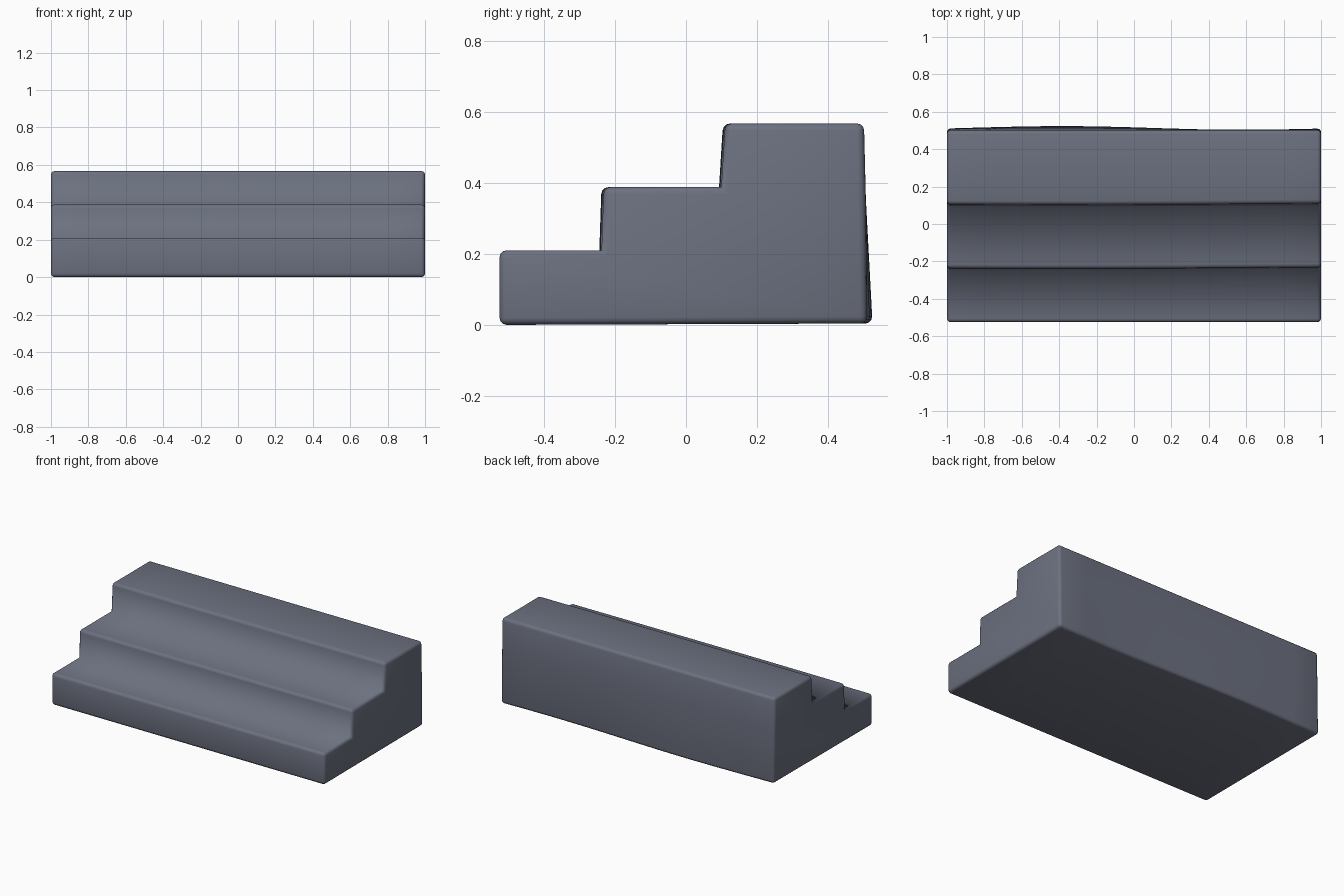
import bpy, bmesh, math

if "Cube" in bpy.data.objects:
    bpy.data.objects.remove(bpy.data.objects["Cube"])

# One slate-coloured material
slate = bpy.data.materials.new("slate_grey")
slate.diffuse_color = (0.15, 0.165, 0.215, 1)
slate.use_nodes = True
slate.node_tree.nodes["Principled BSDF"].inputs["Base Color"].default_value = slate.diffuse_color


def profile(x):
    """Stair cross-section (y, z) at station x; the back foot bows gently."""
    bow = 0.514 + 0.011 * math.cos(math.pi * (x + 0.4)) * (1 if x > -0.4 else 0.9)
    lean = 0.004 * math.cos(math.pi * (x + 0.4) / 2)
    return [(-0.525, 0.0), (-0.525, 0.21),
            (-0.24 - lean, 0.21), (-0.234 - lean, 0.388),
            (0.097 - lean, 0.388), (0.108 - lean, 0.567),
            (0.501, 0.567), (0.506, 0.36), (bow, 0.004)]


# Staircase block: loft the profile along x
bm = bmesh.new()
stations = [-1 + 0.2 * i for i in range(11)]
rings = [[bm.verts.new((x, y, z)) for y, z in profile(x)] for x in stations]
n = len(rings[0])
for a, b in zip(rings, rings[1:]):
    for i in range(n):
        j = (i + 1) % n
        bm.faces.new((a[i], a[j], b[j], b[i]))
bm.faces.new(rings[0])
bm.faces.new(rings[-1])
bmesh.ops.recalc_face_normals(bm, faces=bm.faces)

# Round only the outward corners
corners = [e for e in bm.edges if e.calc_face_angle_signed() > math.radians(40)]
bmesh.ops.bevel(bm, geom=corners, offset=0.02, offset_type='OFFSET',
                segments=3, profile=0.5, affect='EDGES', clamp_overlap=True)
for f in bm.faces:
    f.smooth = True

mesh = bpy.data.meshes.new("stair_block")
bm.to_mesh(mesh)
bm.free()
mesh.materials.append(slate)
stairs = bpy.data.objects.new("stair_block", mesh)
bpy.context.collection.objects.link(stairs)
